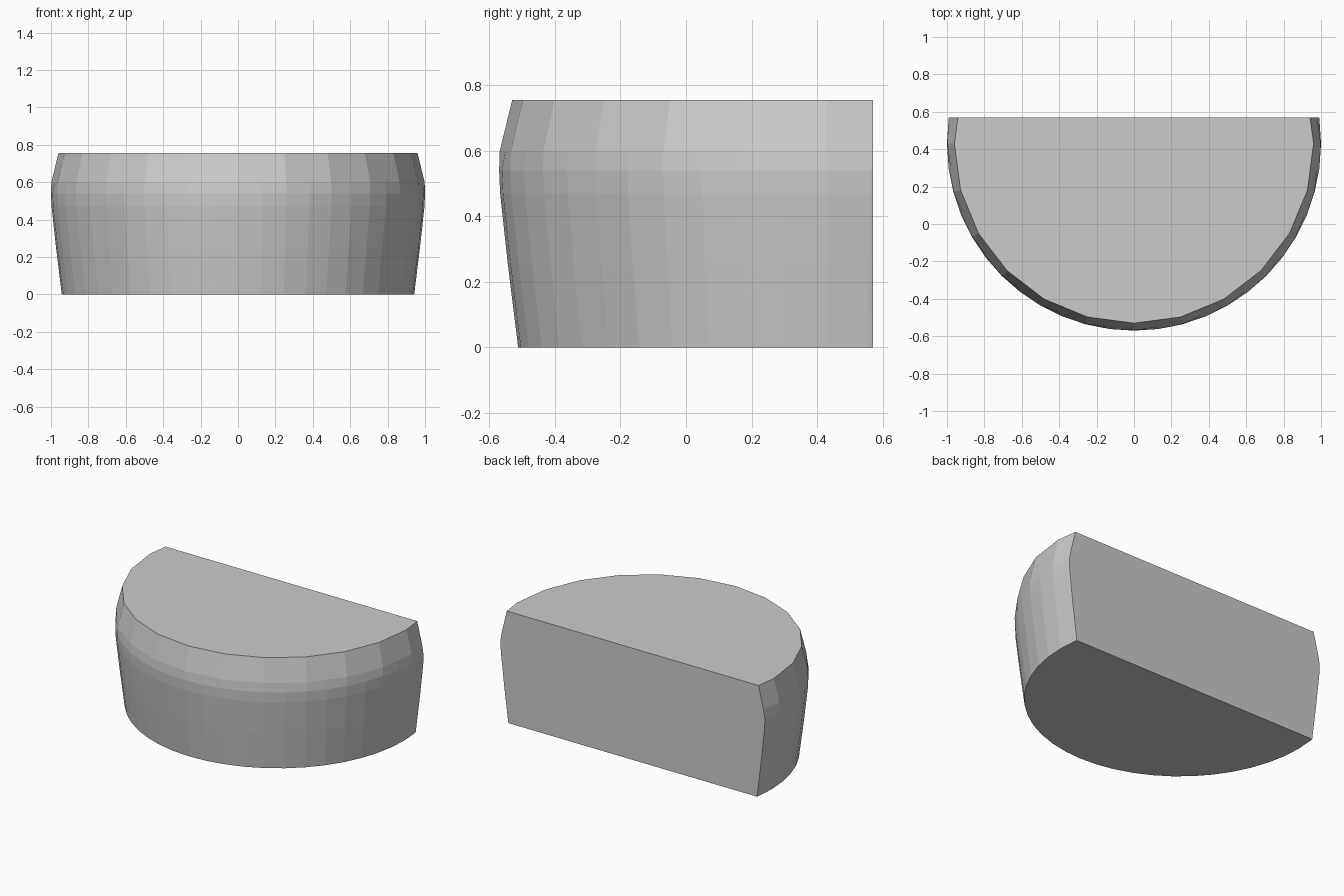
import bpy, bmesh, math

if "Cube" in bpy.data.objects:
    bpy.data.objects.remove(bpy.data.objects["Cube"])

# Bulging round body: (height, radius, coarse ring?)
PROFILE = [(0, 0.942, False), (0.25, 0.973, False), (0.47, 0.997, False),
           (0.54, 1.0, False), (0.60, 0.998, True), (0.755, 0.96, True)]
CENTRE_Y, BACK_Y, SIDES = 0.43, 0.57, 48

bm = bmesh.new()
rings = []
for z, r, coarse in PROFILE:
    ring = []
    for i in range(SIDES):
        a = 2 * math.pi * i / SIDES
        # coarse rings have half the corners: odd points sit on the chord
        rr = r * math.cos(2 * math.pi / SIDES) if coarse and i % 2 else r
        ring.append(bm.verts.new((rr * math.sin(a), CENTRE_Y - rr * math.cos(a), z)))
    rings.append(ring)

# Side walls and caps
for low, high in zip(rings, rings[1:]):
    for i in range(SIDES):
        j = (i + 1) % SIDES
        bm.faces.new((low[i], low[j], high[j], high[i]))
bm.faces.new(rings[0][::-1])
bm.faces.new(rings[-1])

# Flat back: slice off the rear and close the cut
cut = bmesh.ops.bisect_plane(bm, geom=bm.verts[:] + bm.edges[:] + bm.faces[:],
                             plane_co=(0, BACK_Y, 0), plane_no=(0, 1, 0),
                             clear_outer=True)
edges = [e for e in cut["geom_cut"] if isinstance(e, bmesh.types.BMEdge)]
bmesh.ops.contextual_create(bm, geom=edges)
bmesh.ops.recalc_face_normals(bm, faces=bm.faces[:])

mesh = bpy.data.meshes.new("half_round_block")
bm.to_mesh(mesh)
bm.free()
block = bpy.data.objects.new("half_round_block", mesh)
bpy.context.collection.objects.link(block)
